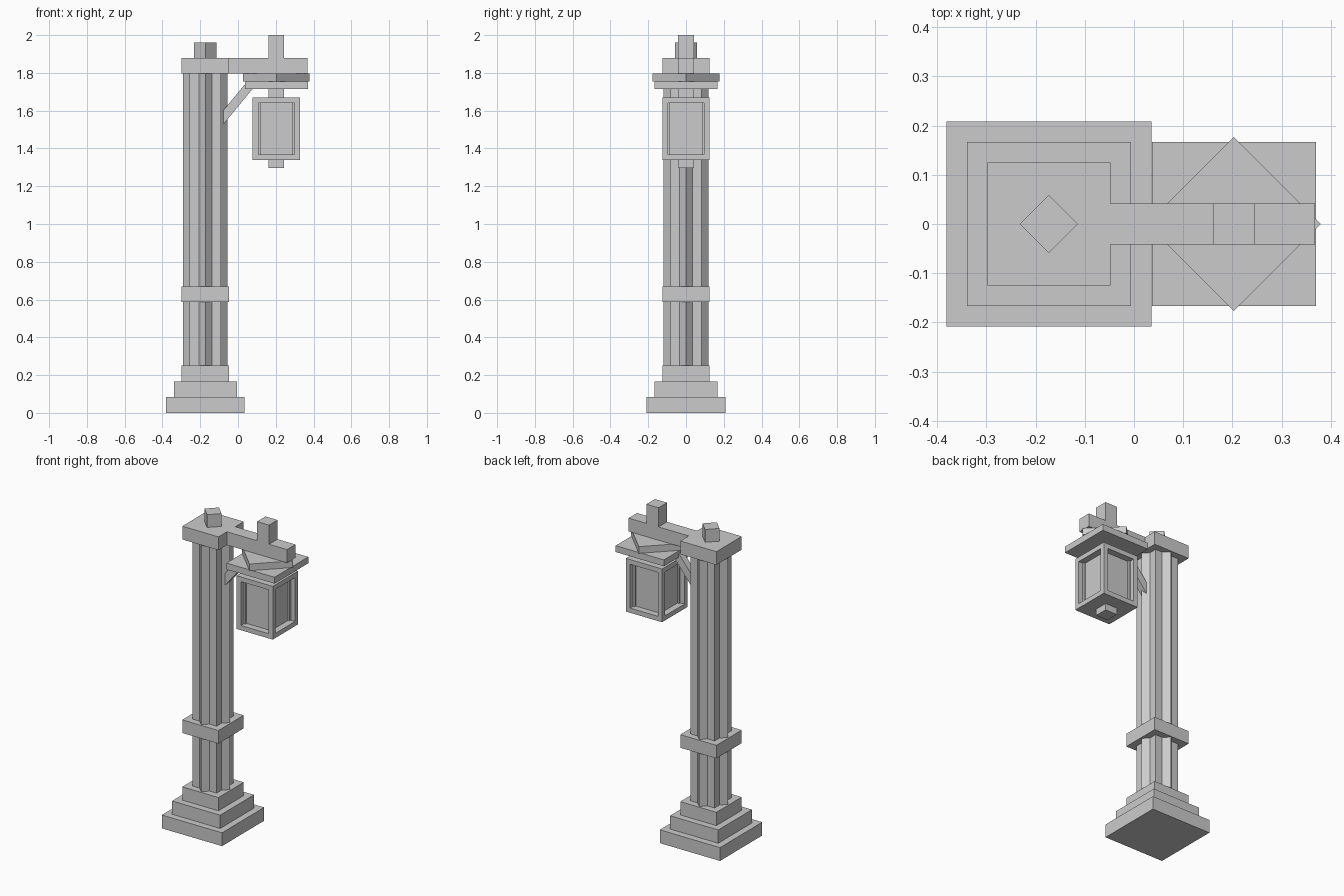
import bpy, bmesh, math
from mathutils import Matrix

if "Cube" in bpy.data.objects:
    bpy.data.objects.remove(bpy.data.objects["Cube"])

U = 1 / 24            # the model follows a small block grid
POST_X, LAMP_X = -0.173, 0.203

grey = bpy.data.materials.new("plain grey")
grey.diffuse_color = (0.6, 0.6, 0.6, 1)
grey.use_nodes = True
grey.node_tree.nodes["Principled BSDF"].inputs["Base Color"].default_value = grey.diffuse_color


def finish(name, bm):
    bmesh.ops.recalc_face_normals(bm, faces=bm.faces)
    me = bpy.data.meshes.new(name)
    bm.to_mesh(me)
    bm.free()
    me.materials.append(grey)
    ob = bpy.data.objects.new(name, me)
    bpy.context.collection.objects.link(ob)
    return ob


def block_mesh(cx, hx, hy, z0, z1, turn=0):
    """Box centred on (cx, 0), turned about its own upright axis."""
    bm = bmesh.new()
    m = (Matrix.Translation((cx, 0, (z0 + z1) / 2))
         @ Matrix.Rotation(math.radians(turn), 4, 'Z')
         @ Matrix.Diagonal((2 * hx, 2 * hy, z1 - z0, 1)))
    bmesh.ops.create_cube(bm, size=1, matrix=m)
    return bm


def block(name, cx, half, z0, z1, turn=0, hy=None):
    return finish(name, block_mesh(cx, half, hy or half, z0, z1, turn))


# Stepped base
for i in range(3):
    block(f"base_step_{i + 1}", POST_X, (5 - i) * U, i * 2 * U, (i + 1) * 2 * U)

# Column: two crossed square shafts form an eight-pointed star
for i, turn in enumerate((0, 45)):
    block(f"column_shaft_{i + 1}", POST_X, 2 * U, 0.25, 1.80, turn)
block("column_collar", POST_X, 3 * U, 0.587, 0.669)
block("column_cap", POST_X, 3 * U, 1.797, 1.88)
block("cap_finial", POST_X, U, 1.88, 1.96, 45)

# Arm reaching out to the lantern
arm_start, arm_end = POST_X + 3 * U, 0.368
block("arm", (arm_start + arm_end) / 2, (arm_end - arm_start) / 2, 1.797, 1.88, hy=U)

# Slanted brace under the arm
bm = bmesh.new()
profile = [(-0.10, 1.50), (0.095, 1.737), (0.034, 1.737), (-0.10, 1.574)]
face = bm.faces.new([bm.verts.new((x, -U / 2, z)) for x, z in profile])
ext = bmesh.ops.extrude_face_region(bm, geom=[face])
bmesh.ops.translate(bm, vec=(0, U, 0),
                    verts=[v for v in ext["geom"] if isinstance(v, bmesh.types.BMVert)])
finish("arm_brace", bm)

# Lantern hanger, roof and bottom stub
block("hanger_top", LAMP_X, U, 1.88, 2.0)
block("roof_turned_plate", LAMP_X, 3 * U, 1.755, 1.797, 45)
block("roof_plate", LAMP_X, 4 * U, 1.715, 1.755)
block("lantern_neck", LAMP_X, U, 1.67, 1.715)
block("lantern_stub", LAMP_X, U, 1.297, 1.34)

# Lantern body with a recessed pane on each side
bm = block_mesh(LAMP_X, 3 * U, 3 * U, 1.338, 1.671)
bm.normal_update()
sides = [f for f in bm.faces if abs(f.normal.z) < 0.5]
bmesh.ops.inset_individual(bm, faces=sides, thickness=U)
for f in sides:
    n = f.normal.copy()
    new = bmesh.ops.extrude_discrete_faces(bm, faces=[f])["faces"][0]
    bmesh.ops.translate(bm, vec=-n * U * 0.98, verts=new.verts)
finish("lantern_body", bm)
